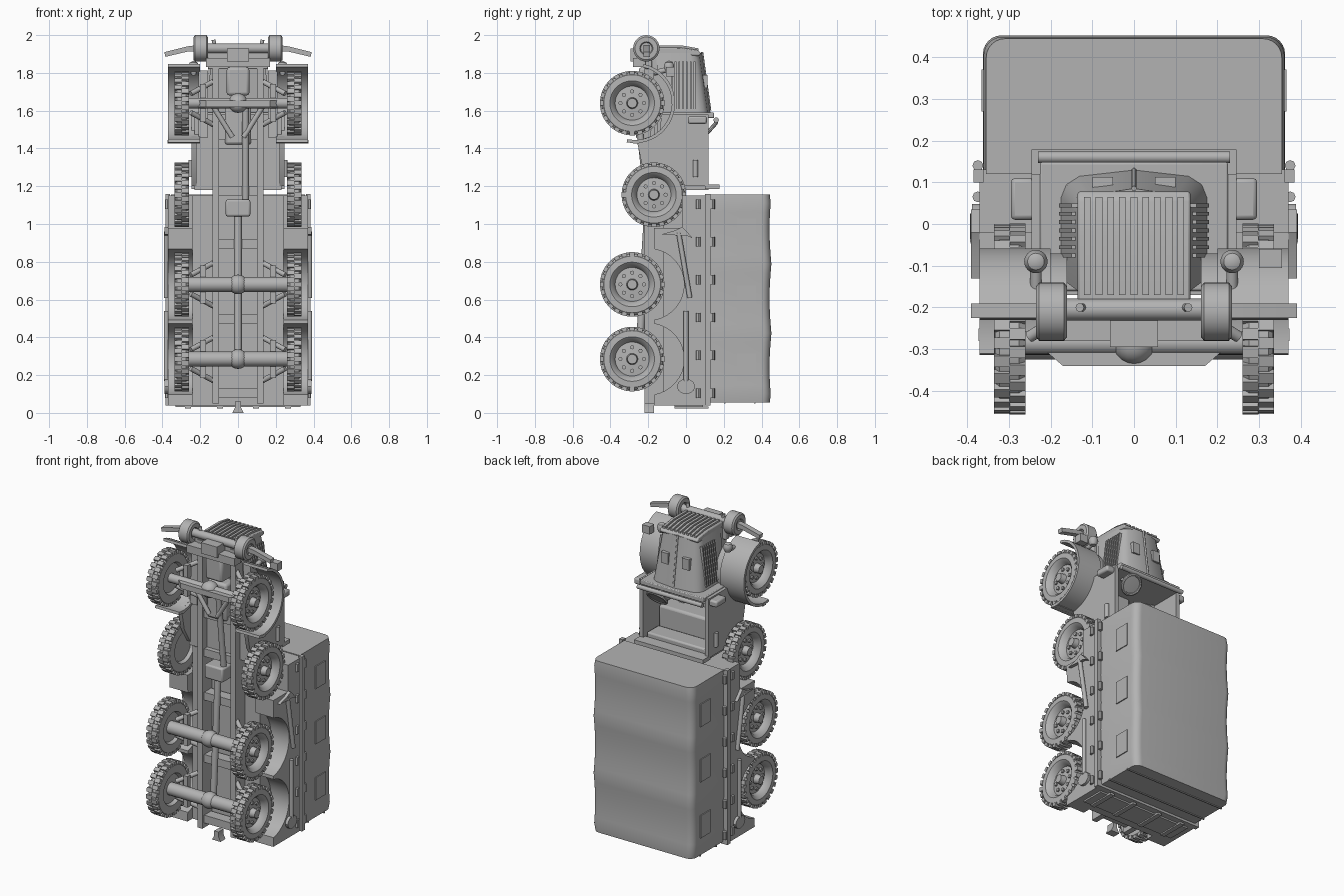
import bpy, bmesh
from math import sin, cos, pi, radians
from mathutils import Matrix, Vector

cube = bpy.data.objects.get("Cube")
if cube:
    bpy.data.objects.remove(cube)

grey = bpy.data.materials.new("plain grey")
grey.use_nodes = True
tone = (.45, .45, .45, 1)
grey.diffuse_color = tone
grey.node_tree.nodes["Principled BSDF"].inputs["Base Color"].default_value = tone


# ---- helpers ----
def finish(name, bm, mirror=False, bevel=0):
    bmesh.ops.remove_doubles(bm, verts=bm.verts, dist=.00001)
    bmesh.ops.recalc_face_normals(bm, faces=bm.faces)
    mesh = bpy.data.meshes.new(name)
    bm.to_mesh(mesh)
    bm.free()
    mesh.materials.append(grey)
    obj = bpy.data.objects.new(name, mesh)
    bpy.context.collection.objects.link(obj)
    bpy.ops.object.select_all(action='DESELECT')
    obj.select_set(True)
    bpy.context.view_layer.objects.active = obj
    bpy.ops.object.shade_smooth_by_angle(angle=radians(35))
    if bevel:
        mod = obj.modifiers.new("bevel", 'BEVEL')
        mod.width, mod.segments = bevel, 2
    if mirror:
        obj.modifiers.new("mirror", 'MIRROR')
    return obj


def add_prism(bm, points, axis, start, end):
    verts = []
    for p in points:
        co = list(p)
        co.insert(axis, start)
        verts.append(bm.verts.new(co))
    face = bm.faces.new(verts)
    out = bmesh.ops.extrude_face_region(bm, geom=[face])["geom"]
    move = Vector((0, 0, 0))
    move[axis] = end - start
    bmesh.ops.translate(bm, vec=move, verts=[v for v in out if isinstance(v, bmesh.types.BMVert)])


def add_lathe(bm, profile, origin, axis, steps=24):
    turn = Vector(axis).to_track_quat('Z', 'Y').to_matrix().to_4x4()
    place = Matrix.Translation(origin) @ turn
    verts = [bm.verts.new(place @ Vector((r, 0, h))) for r, h in profile]
    edges = [bm.edges.new(pair) for pair in zip(verts, verts[1:])]
    bmesh.ops.spin(bm, geom=verts + edges, cent=origin, axis=Vector(axis).normalized(),
                   angle=2 * pi, steps=steps)


def prism(name, points, axis, start, end, mirror=False, bevel=0):
    bm = bmesh.new()
    add_prism(bm, points, axis, start, end)
    return finish(name, bm, mirror, bevel)


def box(name, x, y, z, mirror=False, bevel=0):
    rect = [(y[0], z[0]), (y[1], z[0]), (y[1], z[1]), (y[0], z[1])]
    return prism(name, rect, 0, x[0], x[1], mirror, bevel)


def wide(name, half, y, z, bevel=0):
    return box(name, (-half, half), y, z, False, bevel)


def lathe(name, profile, origin, axis, mirror=False, steps=24):
    bm = bmesh.new()
    add_lathe(bm, profile, origin, axis, steps)
    return finish(name, bm, mirror)


def rod(name, a, b, r, mirror=False):
    axis = Vector(b) - Vector(a)
    h = axis.length
    return lathe(name, [(0, 0), (r, 0), (r, h), (0, h)], a, axis, mirror, 16)


def ball(name, centre, r, mirror=False):
    arc = [(r * sin(pi * i / 10), -r * cos(pi * i / 10)) for i in range(11)]
    return lathe(name, arc, centre, (1, 0, 0), mirror)


# ---- wheels: tyre, rim, bolts and tread lugs ----
tyre = [(0, .335), (.025, .335), (.03, .3), (.09, .295), (.1, .32), (.118, .335), (.15, .333),
        (.162, .322), (.162, .275), (.15, .26), (.1, .26), (.09, .28), (0, .28)]


def wheel(name, y, z):
    bm = bmesh.new()
    centre = Vector((0, y, z))
    add_lathe(bm, tyre, centre, (1, 0, 0), 48)
    for i in range(8):
        a = i * pi / 4
        spot = centre + Vector((.29, .062 * cos(a), .062 * sin(a)))
        add_lathe(bm, [(0, 0), (.011, 0), (.011, .018), (0, .018)], spot, (1, 0, 0), 8)
    for i in range(48):
        side = .279 if i % 2 else .316
        place = (Matrix.Translation(centre) @ Matrix.Rotation(i * pi / 24, 4, 'X')
                 @ Matrix.Translation((side, 0, .161)) @ Matrix.Diagonal((.038, .027, .019, 1)))
        bmesh.ops.create_cube(bm, size=1, matrix=place)
    finish(name, bm, True)


for label, y, z in (("front", -.285, 1.64), ("spare", -.17, 1.155),
                    ("middle", -.285, .68), ("rear", -.285, .285)):
    wheel(label + "_wheel", y, z)

# ---- cargo body with wheel arches ----
side = [(.13, .04), (-.17, .04)]
for c in (.285, .68):
    for i in range(-8, 9):
        a = radians(i * 10)
        side.append((-.2 + .19 * cos(a), c + .19 * sin(a)))
side += [(-.17, .98), (-.02, .98), (-.02, 1.15), (.13, 1.15)]
prism("cargo_side", side, 0, .24, .37, True)
wide("cargo_floor", .24, (-.12, .13), (.04, 1.15))
box("cargo_rail", (.36, .385), (.1, .13), (.04, 1.16), True)
wide("tailgate", .33, (-.06, .09), (.03, .045))
for x in (.08, .25):
    box("tailgate_rib", (x, x + .03), (-.06, .12), (.022, .035), True)
bm = bmesh.new()
for i in range(6):
    for y in (.065, .14):
        add_lathe(bm, [(0, 0), (.013, 0), (.013, .05), (0, .05)],
                  (.374, y, .08 + i * .2), (0, 0, 1), 8)
finish("canvas_ties", bm, True)

# ---- canvas canopy, sagging between its hoops ----
bm = bmesh.new()
rings = []
for i in range(25):
    t = i / 24
    inset = .008 if i in (0, 24) else 0
    top = .452 - .01 * abs(sin(3 * pi * t)) - inset
    half = .362 - inset - .004 * abs(sin(3 * pi * t))
    r = .045
    outline = [(half, .12)]
    for k in range(7):
        a = k * pi / 12
        outline.append((half - r + r * cos(a), top - r + r * sin(a)))
    outline += [(-x, y) for x, y in reversed(outline)]
    rings.append([bm.verts.new((x, y, .055 + 1.1 * t)) for x, y in outline])
for low, high in zip(rings, rings[1:]):
    for k in range(len(low)):
        n = (k + 1) % len(low)
        bm.faces.new((low[k], low[n], high[n], high[k]))
bm.faces.new(rings[0])
bm.faces.new(rings[-1])
finish("canopy", bm)
for z in (.17, .53, .885):
    box("canopy_window", (.356, .365), (.27, .37), (z, z + .145), True)
for y in (.2, .36):
    wide("canopy_back_strap", .36, (y, y + .008), (.05, .06))

# ---- pickaxe and shovel on the sides ----
rod("pick_handle", (.38, -.04, .96), (.38, .02, .61), .013, True)
head = [(-.13, .945), (-.06, .965), (-.02, .985), (.0, .965), (.035, .925),
        (.0, .94), (-.05, .94)]
prism("pick_head", head, 0, .37, .39, True)
rod("shovel_handle", (.38, 0, .17), (.38, 0, .54), .013, True)
blade = [(.048 * cos(i * pi / 6), .14 + .04 * sin(i * pi / 6)) for i in range(12)]
prism("shovel_blade", blade, 0, .37, .388, True)

# ---- chassis and drivetrain ----
box("frame_rail", (.1, .135), (-.22, -.12), (.05, 1.9), True)
for z in (.08, .47, .87, 1.15, 1.4):
    wide("cross_member", .12, (-.2, -.13), (z, z + .05))
for label, z, r in (("front", 1.64, .028), ("middle", .68, .04), ("rear", .285, .04)):
    rod(label + "_axle", (-.28, -.285, z), (.28, -.285, z), r)
    ball(label + "_differential", (0, -.285, z), .052)
    box(label + "_spring", (.17, .2), (-.27, -.24), (z - .1, z + .1), True)
    for s in (-1, 1):
        rod(label + "_strut", (.12, -.19, z + s * .12), (.25, -.27, z + s * .05), .014, True)
prism("axle_guard", [(-.24, -.28), (-.17, -.34), (.17, -.34), (.24, -.28)], 2, 1.62, 1.655)
rod("radius_arm", (.03, -.25, 1.46), (.13, -.26, 1.62), .014, True)
rod("rear_drive_shaft", (0, -.25, .28), (0, -.2, 1.1), .02)
rod("front_drive_shaft", (.04, -.2, 1.1), (.04, -.26, 1.64), .018)
wide("transfer_case", .065, (-.25, -.12), (1.04, 1.13), .01)
wide("gearbox", .07, (-.22, -.12), (1.42, 1.66), .015)
wide("engine_sump", .06, (-.25, -.12), (1.68, 1.83), .015)
prism("tow_hook", [(-.03, 0), (.03, 0), (.015, .03), (.015, .06), (-.015, .06), (-.015, .03)],
      1, -.22, -.17)

# ---- open cab ----
door = [(.12, 1.58), (.12, 1.2), (-.17, 1.2), (-.23, 1.3), (-.26, 1.44), (-.14, 1.48), (-.13, 1.58)]
prism("cab_side", door, 0, .22, .245, True)
wide("cab_floor", .23, (-.17, -.15), (1.19, 1.58))
wide("cab_back", .23, (-.17, .12), (1.18, 1.205))
wide("cab_back_rail", .245, (.1, .178), (1.185, 1.21))
wide("seat", .21, (-.16, -.02), (1.2, 1.37), .015)
wide("seat_backrest", .21, (-.02, .1), (1.2, 1.24), .01)
wide("firewall", .225, (-.16, .148), (1.56, 1.59), .005)
rod("windscreen_hinge", (-.23, .16, 1.55), (.23, .16, 1.55), .014)
box("cab_bracket", (.23, .295), (.01, .11), (1.53, 1.57), True, .01)
rod("cab_handle", (.248, .05, 1.25), (.248, .05, 1.34), .014, True)
ring = [(.06 + .01 * cos(i * pi / 4), .01 * sin(i * pi / 4)) for i in range(9)]
lathe("steering_wheel", ring, (.12, .12, 1.49), (0, .75, -.66))
lathe("steering_hub", [(0, -.01), (.06, -.003), (.06, .003), (0, .006)],
      (.12, .12, 1.49), (0, .75, -.66))
rod("steering_column", (.12, .12, 1.49), (.12, .02, 1.58), .012)

# ---- bonnet tapering to the grille ----
bm = bmesh.new()
ends = []
for w, base, top, z in ((.175, -.13, .13, 1.585), (.135, -.16, .085, 1.905)):
    half = [(w, base), (w, top - .065), (w * .93, top - .035), (w * .75, top - .015)]
    loop = half + [(0, top)] + [(-x, y) for x, y in reversed(half)]
    ends.append([bm.verts.new((x, y, z)) for x, y in loop])
for k in range(9):
    n = (k + 1) % 9
    bm.faces.new((ends[0][k], ends[0][n], ends[1][n], ends[1][k]))
bm.faces.new(ends[0])
bm.faces.new(ends[1])
finish("bonnet", bm)
bm = bmesh.new()
for i in range(7):
    y = -.08 + i * .02
    add_prism(bm, [(.165, 1.61), (.18, 1.61), (.15, 1.86), (.13, 1.86)], 1, y, y + .009)
finish("bonnet_louvres", bm, True)
box("bonnet_hatch", (.05, .1), (.08, .113), (1.72, 1.79), True)
rod("bonnet_hinge", (0, .128, 1.6), (0, .085, 1.91), .006)
surround = [(-.185, 1.9), (.07, 1.89), (.08, 1.905), (.06, 1.922), (-.03, 1.934), (-.185, 1.934)]
prism("grille_surround", surround, 0, -.135, .135, False, .006)
for i in range(9):
    x = (i - 4) * .028
    prism("grille_bar", [(-.17, 1.93), (-.17, 1.945), (-.02, 1.945), (.065, 1.93), (.065, 1.91)],
          0, x - .008, x + .008)

# ---- front wings, lamps and bumper ----
arc = [radians(78 - i * 9) for i in range(21)]
shell = [(-.27 + r * cos(a), 1.64 + r * sin(a))
         for r, path in ((.212, arc), (.195, arc[::-1])) for a in path]
prism("front_wing", shell, 0, .2, .37, True)
skirt = [(-.27 + .2 * cos(a), 1.64 + .2 * sin(a)) for a in arc if abs(a) < 1.2]
prism("wing_inner_panel", skirt, 0, .16, .21, True)
box("wing_lip", (.2, .372), (-.28, -.25), (1.425, 1.445), True)
lens = [(0, 0), (.018, .004), (.026, .02), (.028, .04), (.02, .055), (0, .065)]
lathe("headlamp", lens, (.235, -.09, 1.8), (0, 0, 1), True)
rod("headlamp_post", (.235, -.17, 1.8), (.235, -.09, 1.82), .014, True)
box("marker_lamp", (.3, .355), (-.105, -.06), (1.78, 1.83))
wide("front_cross_plate", .16, (-.215, -.18), (1.82, 1.94), .006)
wide("winch_cradle", .17, (-.28, -.215), (1.83, 1.88))
wide("winch", .057, (-.295, -.215), (1.86, 1.93))
rod("bumper_tube", (-.19, -.205, 1.93), (.19, -.205, 1.93), .026)
roller = [(0, .01), (.03, .01), (.035, 0), (.06, 0), (.07, .008), (.07, .067),
          (.06, .075), (.035, .075), (.03, .065), (0, .065)]
lathe("bumper_roller", roller, (.16, -.21, 1.93), (1, 0, 0), True, 32)
arm = [(.23, 1.945), (.27, 1.94), (.39, 1.91), (.385, 1.885), (.27, 1.912), (.23, 1.915)]
prism("bumper_arm", arm, 1, -.225, -.19, True)
rod("tow_pin", (.12, -.2, 1.93), (.13, -.2, 1.975), .01, True)
